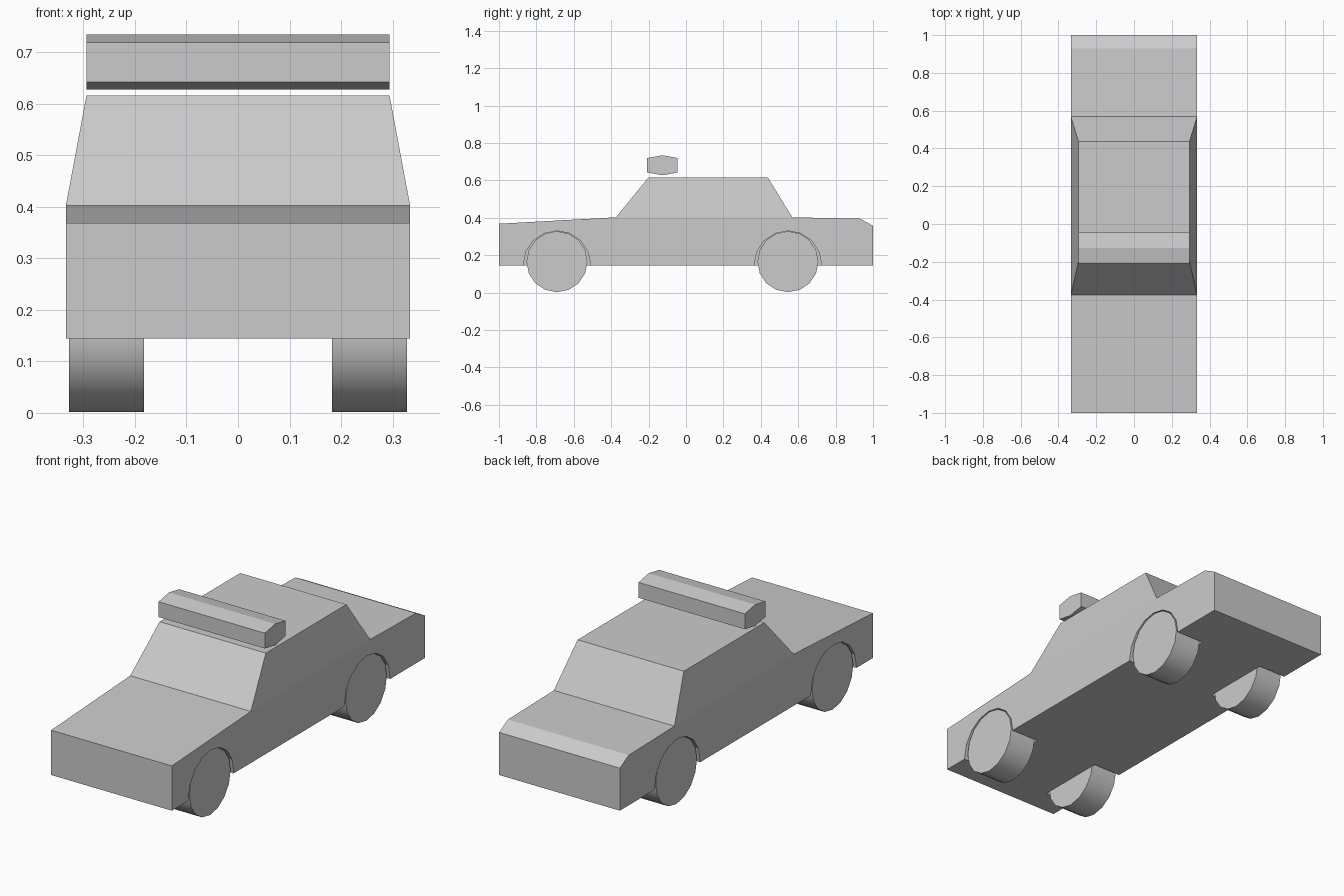
import bpy, bmesh
from math import pi, sin, cos

if "Cube" in bpy.data.objects:
    bpy.data.objects.remove(bpy.data.objects["Cube"])

WHEEL_Y = (-0.69, 0.545)
WHEEL_Z, WHEEL_R = 0.165, 0.163


def prism(bm, profile, x0, x1):
    """Extrude a (y, z) profile from x0 to x1."""
    a = [bm.verts.new((x0, y, z)) for y, z in profile]
    b = [bm.verts.new((x1, y, z)) for y, z in profile]
    faces = [bm.faces.new(a), bm.faces.new(b)]
    n = len(profile)
    for i in range(n):
        j = (i + 1) % n
        faces.append(bm.faces.new((a[i], a[j], b[j], b[i])))
    return faces


def finish(bm, name):
    bmesh.ops.recalc_face_normals(bm, faces=bm.faces[:])
    me = bpy.data.meshes.new(name)
    bm.to_mesh(me)
    bm.free()
    ob = bpy.data.objects.new(name, me)
    bpy.context.collection.objects.link(ob)
    return ob


# Body: side profile, with the cabin pulled up from its top face
bm = bmesh.new()
faces = prism(bm, [(-1, 0.144), (-1, 0.368), (-0.375, 0.402), (0.568, 0.402),
                   (0.93, 0.395), (1, 0.357), (1, 0.144)], -0.334, 0.334)
deck = faces[4]
roof = bmesh.ops.extrude_discrete_faces  # placeholder name reused below
geom = bmesh.ops.extrude_face_region(bm, geom=[deck])["geom"]
for v in [g for g in geom if isinstance(g, bmesh.types.BMVert)]:
    v.co = (0.294 if v.co.x > 0 else -0.294, -0.2 if v.co.y < 0 else 0.437, 0.616)
if deck.is_valid:
    bm.faces.remove(deck)
body = finish(bm, "car_body")

# Wheel arches cut into the sides
bm = bmesh.new()
for wy in WHEEL_Y:
    arch = [(wy - 0.18, 0.1)]
    arch += [(wy - 0.18 * cos(pi * i / 8), 0.148 + 0.182 * sin(pi * i / 8)) for i in range(9)]
    arch += [(wy + 0.18, 0.1)]
    for s in (-1, 1):
        prism(bm, arch, s * 0.18, s * 0.4)
cutter = finish(bm, "arch_cutter")
cutter.hide_render = True
cutter.hide_set(True)
mod = body.modifiers.new("arches", "BOOLEAN")
mod.operation = "DIFFERENCE"
mod.solver = "EXACT"
mod.object = cutter

# Wheels
for wy, end in zip(WHEEL_Y, ("front", "back")):
    for s, side in ((-1, "left"), (1, "right")):
        bpy.ops.mesh.primitive_cylinder_add(vertices=16, radius=WHEEL_R, depth=0.146,
                                            location=(s * 0.255, wy, WHEEL_Z), rotation=(0, pi / 2, 0))
        bpy.context.object.name = f"{end}_{side}_wheel"
        bpy.ops.object.shade_smooth_by_angle(angle=pi / 5)

# Roof light bar
bm = bmesh.new()
prism(bm, [(-0.208, 0.642), (-0.126, 0.627), (-0.045, 0.642),
           (-0.045, 0.719), (-0.126, 0.734), (-0.208, 0.719)], -0.294, 0.294)
finish(bm, "light_bar")
